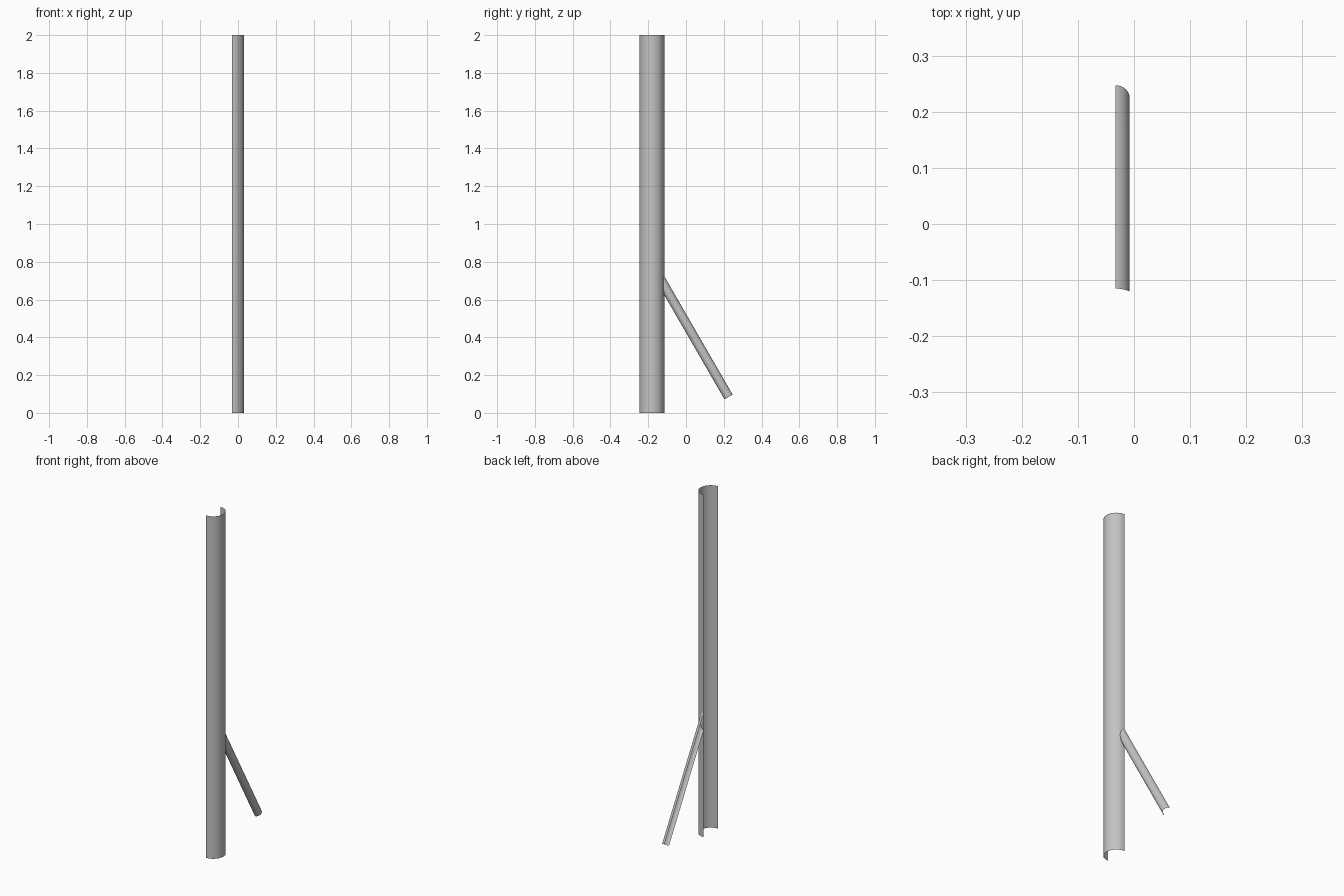
import bpy, bmesh
from math import sin, cos, pi, sqrt
from mathutils import Vector

cube = bpy.data.objects.get("Cube")
if cube:
    bpy.data.objects.remove(cube)

CUT_X = -0.033                 # plane where both half pipes are open
MAIN_R, MAIN_Y = 0.066, -0.181
BRANCH_R = 0.025
BRANCH_END = Vector((CUT_X, 0.2255, 0.084))
AXIS = Vector((0, -0.5, sqrt(0.75)))    # up along the branch
SIDE = Vector((0, sqrt(0.75), 0.5))     # across the branch
SEGMENTS = 32

grey = bpy.data.materials.new("pipe_grey")
grey.use_nodes = True
grey.diffuse_color = (0.55, 0.55, 0.55, 1)
grey.node_tree.nodes["Principled BSDF"].inputs["Base Color"].default_value = grey.diffuse_color


def half_pipe(name, ends):
    """Open half tube; ends(t) gives the lower and upper rim points at angle t."""
    bm = bmesh.new()
    rows = [[bm.verts.new(p) for p in ends(pi * i / SEGMENTS)]
            for i in range(SEGMENTS + 1)]
    for (a, b), (c, d) in zip(rows, rows[1:]):
        bm.faces.new((a, b, d, c))
    bm.normal_update()
    if sum(f.normal.x for f in bm.faces) < 0:
        bmesh.ops.reverse_faces(bm, faces=bm.faces[:])
    mesh = bpy.data.meshes.new(name)
    bm.to_mesh(mesh)
    bm.free()
    mesh.materials.append(grey)
    mesh.shade_smooth()
    obj = bpy.data.objects.new(name, mesh)
    bpy.context.collection.objects.link(obj)


# Upright half pipe
def main_ends(t):
    low = Vector((CUT_X + MAIN_R * sin(t), MAIN_Y + MAIN_R * cos(t), 0))
    return low, low + Vector((0, 0, 2))


# Slanted branch, its upper rim trimmed to the wall of the upright
def branch_ends(t):
    out = BRANCH_R * sin(t)
    low = BRANCH_END + Vector((out, 0, 0)) + SIDE * BRANCH_R * cos(t)
    wall_y = MAIN_Y + sqrt(MAIN_R ** 2 - out ** 2)
    return low, low + AXIS * (wall_y - low.y) / AXIS.y


half_pipe("main_pipe", main_ends)
half_pipe("branch_pipe", branch_ends)
